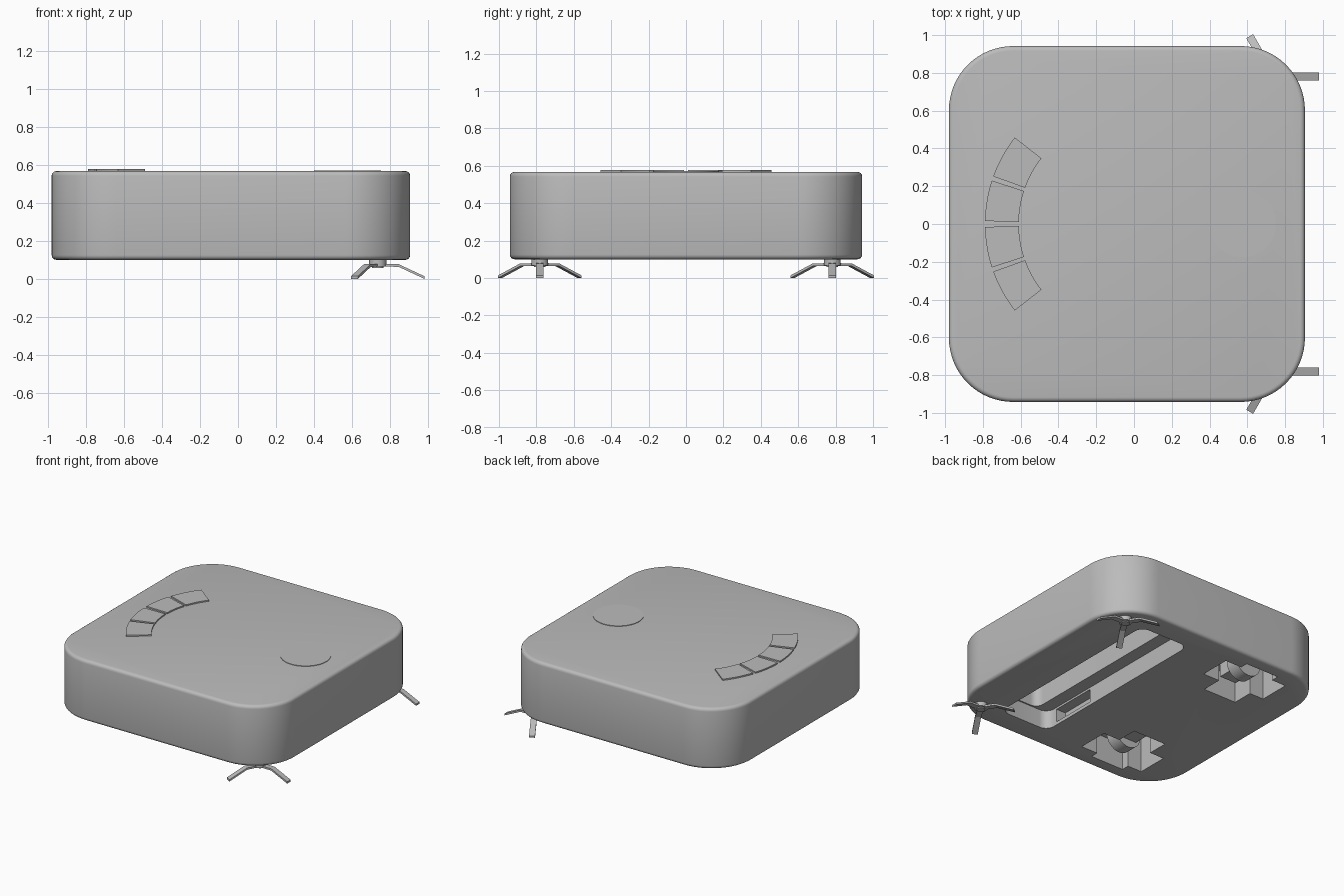
import bpy, bmesh, math
from math import cos, sin, radians, pi
from mathutils import Matrix, Vector

cube = bpy.data.objects.get("Cube")
if cube:
    bpy.data.objects.remove(cube, do_unlink=True)

grey = bpy.data.materials.new("plain grey")
grey.use_nodes = True
colour = (0.5, 0.5, 0.5, 1)
grey.diffuse_color = colour
grey.node_tree.nodes["Principled BSDF"].inputs["Base Color"].default_value = colour


def make(name, bm):
    bmesh.ops.recalc_face_normals(bm, faces=bm.faces)
    mesh = bpy.data.meshes.new(name)
    bm.to_mesh(mesh)
    bm.free()
    mesh.materials.append(grey)
    ob = bpy.data.objects.new(name, mesh)
    bpy.context.collection.objects.link(ob)
    return ob


def prism(name, outline, z0, z1, fillet=0):
    """Extrude a flat outline upwards, optionally rounding its rims."""
    bm = bmesh.new()
    base = bm.faces.new([bm.verts.new((x, y, z0)) for x, y in outline])
    # Keep the base as the lower cap and build the walls and upper cap from it
    top = [bm.verts.new((x, y, z1)) for x, y in outline]
    bm.faces.new(top)
    low = list(base.verts)
    for i in range(len(low)):
        j = (i + 1) % len(low)
        bm.faces.new((low[i], low[j], top[j], top[i]))
    bmesh.ops.recalc_face_normals(bm, faces=bm.faces)
    if fillet:
        rims = [e for e in bm.edges if abs(e.verts[0].co.z - e.verts[1].co.z) < 1e-6]
        bmesh.ops.bevel(bm, geom=rims, offset=fillet, segments=4, profile=0.5, affect='EDGES')
    return make(name, bm)


def rounded(x0, x1, y0, y1, r, steps=8):
    pts = []
    for k, (x, y) in enumerate([(x1 - r, y1 - r), (x0 + r, y1 - r),
                                (x0 + r, y0 + r), (x1 - r, y0 + r)]):
        for i in range(steps + 1):
            a = pi / 2 * (k + i / steps)
            pts.append((x + r * cos(a), y + r * sin(a)))
    return pts


def box(name, x0, x1, y0, y1, z0, z1):
    return prism(name, [(x0, y0), (x1, y0), (x1, y1), (x0, y1)], z0, z1)


def disc(name, x, y, r, z0, z1, n=48):
    ring = [(x + r * cos(2 * pi * i / n), y + r * sin(2 * pi * i / n)) for i in range(n)]
    return prism(name, ring, z0, z1)


def activate(ob):
    bpy.ops.object.select_all(action='DESELECT')
    bpy.context.view_layer.objects.active = ob
    ob.select_set(True)


def cut(target, cutter):
    cutter.hide_render = True
    mod = target.modifiers.new("cut", 'BOOLEAN')
    mod.operation, mod.object, mod.solver = 'DIFFERENCE', cutter, 'EXACT'
    activate(target)
    bpy.ops.object.modifier_apply(modifier=mod.name)
    bpy.data.objects.remove(cutter, do_unlink=True)


def smooth(ob):
    activate(ob)
    bpy.ops.object.shade_smooth_by_angle(angle=radians(35))


# Body shell with rounded corners and rims
body = prism("body", rounded(-0.98, 0.905, -0.942, 0.942, 0.34, 16), 0.1, 0.567, 0.025)

# Brush channel: shallow ledge, deeper trough, side pocket
cut(body, prism("channel_cutter", rounded(0.15, 0.57, -0.76, 0.76, 0.07), 0.05, 0.24))
cut(body, prism("trough_cutter", rounded(0.25, 0.56, -0.75, 0.75, 0.06), 0.2, 0.4))
cut(body, box("pocket_cutter", 0.07, 0.2, -0.66, -0.3, 0.125, 0.225))

# Wheel wells, wheels and their gear housings, mirrored left and right
for side, s in (("back", 1), ("front", -1)):
    def span(a, b):
        return sorted((s * a, s * b))
    cut(body, box("well_cutter", -0.72, -0.18, *span(0.54, 0.78), 0.05, 0.36))
    cut(body, box("well_cutter", -0.6, -0.32, *span(0.38, 0.84), 0.05, 0.3))
    bm = bmesh.new()
    bmesh.ops.create_cone(bm, cap_ends=True, segments=32, radius1=0.11, radius2=0.11, depth=0.1,
                          matrix=Matrix.Translation((-0.45, s * 0.65, 0.23))
                          @ Matrix.Rotation(pi / 2, 4, 'X'))
    smooth(make(side + "_wheel", bm))
    box(side + "_wheel_housing", -0.52, -0.38, *span(0.48, 0.6), 0.18, 0.36)
smooth(body)

# Four control keys along an arc
for s in (1, -1):
    for a0, a1 in ((1.2, 18), (19.8, 38)):
        angles = [radians(a0 + (a1 - a0) * i / 8) for i in range(9)]
        arc = [(-0.045 - 0.744 * cos(a), s * 0.744 * sin(a)) for a in angles]
        arc += [(-0.045 - 0.565 * cos(a), s * 0.565 * sin(a)) for a in reversed(angles)]
        smooth(prism("control_key", arc, 0.56, 0.577))

# Round cover on top
smooth(disc("round_cover", 0.575, 0, 0.176, 0.56, 0.571))

# Side brushes: a hub with three bent arms each
arm_path = [(0.03, 0.072), (0.11, 0.07), (0.245, 0.007)]
for s in (1, -1):
    cy = s * 0.782
    smooth(disc("side_brush_stem", 0.735, cy, 0.045, 0.066, 0.12, 24))
    smooth(disc("side_brush_cap", 0.735, cy, 0.03, 0.058, 0.07, 24))
    for k in range(3):
        a = 2 * pi * k / 3
        along, across = Vector((cos(a), sin(a), 0)), Vector((-sin(a), cos(a), 0))
        hub = Vector((0.735, cy, 0))
        bm = bmesh.new()
        rings = []
        for r, z in arm_path:
            rings.append([bm.verts.new(hub + along * r + across * w + Vector((0, 0, z + h)))
                          for w, h in ((-0.021, -0.007), (0.021, -0.007),
                                       (0.021, 0.007), (-0.021, 0.007))])
        for p, q in zip(rings, rings[1:]):
            for i in range(4):
                j = (i + 1) % 4
                bm.faces.new((p[i], p[j], q[j], q[i]))
        bm.faces.new(rings[0])
        bm.faces.new(rings[-1])
        make("side_brush_arm", bm)
